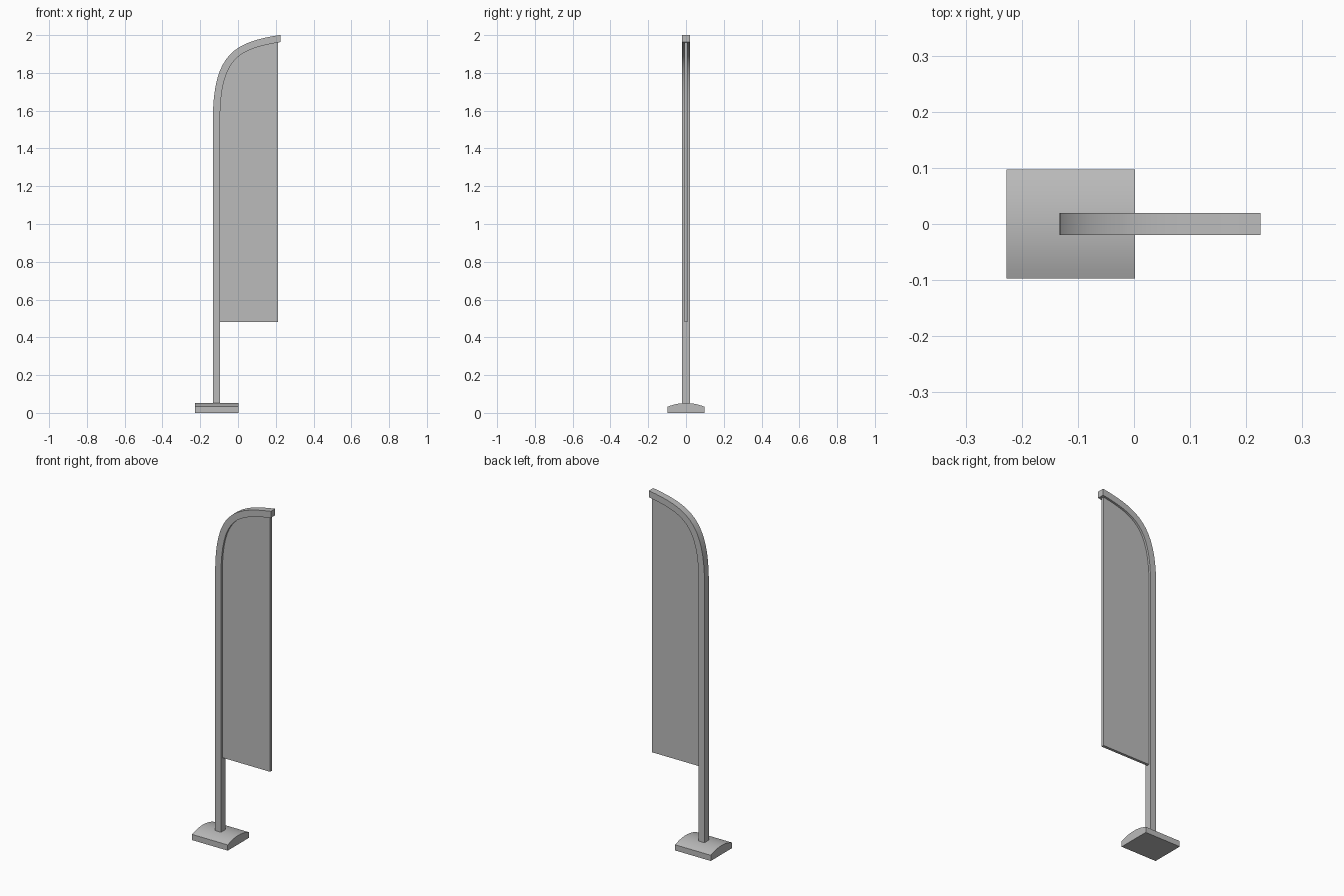
import bpy, bmesh, math
from mathutils import Vector

cube = bpy.data.objects.get("Cube")
if cube:
    bpy.data.objects.remove(cube, do_unlink=True)

grey = bpy.data.materials.new("light grey")
grey.use_nodes = True
grey.diffuse_color = (0.5, 0.5, 0.5, 1)
grey.node_tree.nodes["Principled BSDF"].inputs["Base Color"].default_value = (0.5, 0.5, 0.5, 1)


def finish(name, bm, angle=30):
    bmesh.ops.recalc_face_normals(bm, faces=bm.faces)
    mesh = bpy.data.meshes.new(name)
    bm.to_mesh(mesh)
    bm.free()
    obj = bpy.data.objects.new(name, mesh)
    bpy.context.collection.objects.link(obj)
    mesh.materials.append(grey)
    bpy.ops.object.select_all(action='DESELECT')
    obj.select_set(True)
    bpy.context.view_layer.objects.active = obj
    bpy.ops.object.shade_smooth_by_angle(angle=math.radians(angle))
    return obj


def loft(name, rings):
    """Skin a list of equal closed rings and cap both ends."""
    bm = bmesh.new()
    rows = [[bm.verts.new(p) for p in ring] for ring in rings]
    n = len(rows[0])
    for a, b in zip(rows, rows[1:]):
        for i in range(n):
            j = (i + 1) % n
            bm.faces.new((a[i], a[j], b[j], b[i]))
    bm.faces.new(rows[0])
    bm.faces.new(rows[-1])
    return finish(name, bm)


# Base: slab with a shallow arched top
half, edge, crown, steps = 0.097, 0.033, 0.052, 12
profile = [(-half, 0), (half, 0)]
for i in range(steps + 1):
    y = half * (1 - 2 * i / steps)
    profile.append((y, edge + (crown - edge) * (1 - (y / half) ** 2)))
loft("base", [[(x, y, z) for y, z in profile] for x in (-0.227, 0.002)])

# Pole: square tube that bends over at the top
p0, p1, p2, p3 = (Vector(p) for p in ((-0.114, 1.55), (-0.114, 1.90), (0.0, 1.945), (0.225, 1.982)))
count, r, depth = 16, 0.019, 0.02
outer, inner = [Vector((-0.133, 0.04))], [Vector((-0.095, 0.04))]
for i in range(count + 1):
    t = i / count
    s = 1 - t
    c = p0 * s**3 + p1 * 3 * s * s * t + p2 * 3 * s * t * t + p3 * t**3
    d = ((p1 - p0) * s * s + (p2 - p1) * 2 * s * t + (p3 - p2) * t * t).normalized()
    normal = Vector((-d.y, d.x)) if i < count else Vector((0, 1))
    outer.append(c + normal * r)
    inner.append(c - normal * r)
loft("pole", [[(o.x, -depth, o.y), (o.x, depth, o.y), (n.x, depth, n.y), (n.x, -depth, n.y)]
              for o, n in zip(outer, inner)])

# Flag: thin cloth panel hanging inside the bend
right, bottom, thick = 0.212, 0.48, 0.008
top = [p for p in inner[1:] if p.x < right]
a, b = inner[-2], inner[-1]
top.append(a.lerp(b, (right - a.x) / (b.x - a.x)))
outline = [Vector((right, bottom)), Vector((inner[0].x, bottom))] + top
loft("flag", [[(p.x, y, p.y) for p in outline] for y in (-thick, thick)])
